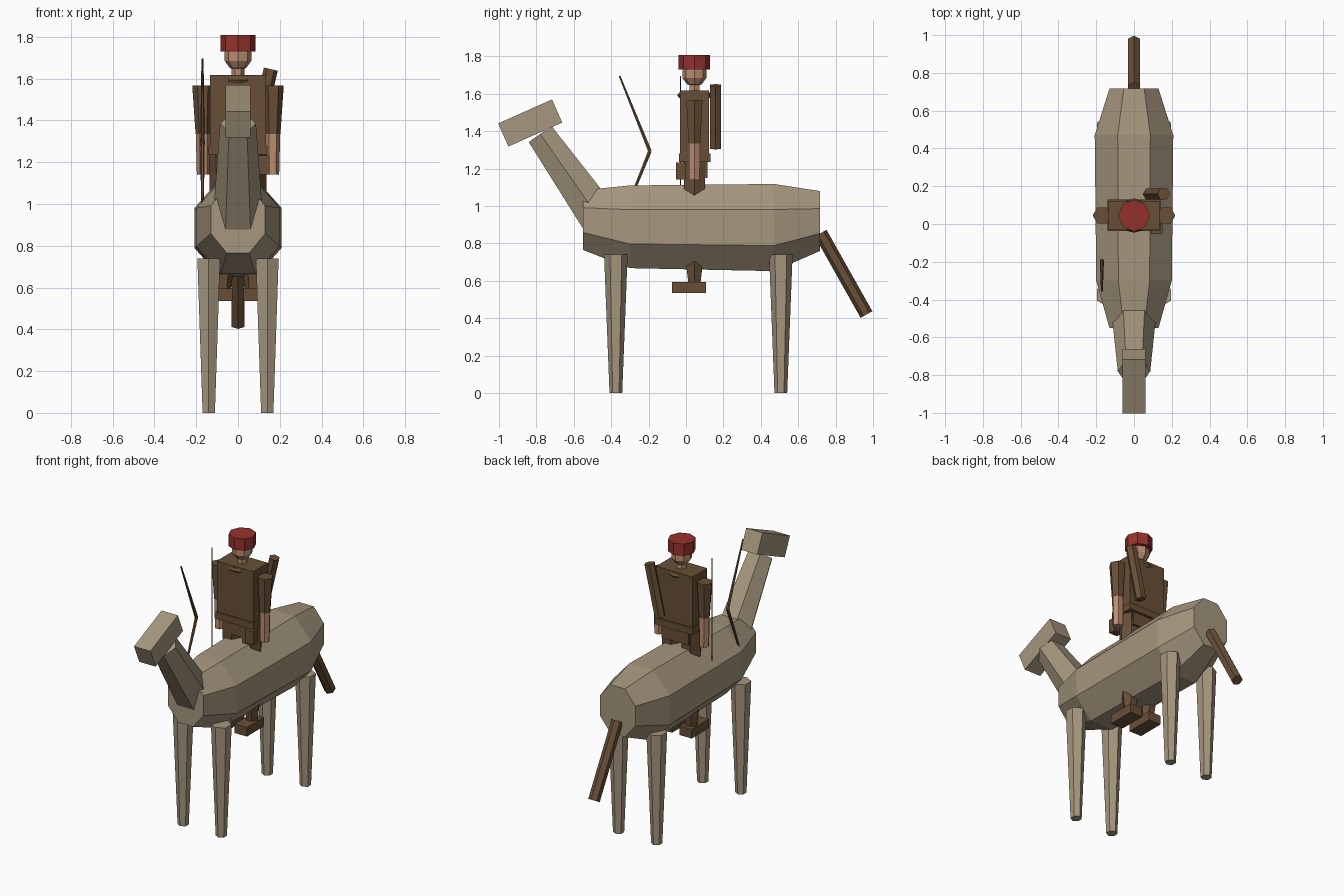
import bpy, bmesh, math
from mathutils import Vector

cube = bpy.data.objects.get("Cube")
if cube:
    bpy.data.objects.remove(cube, do_unlink=True)


def material(name, rgb):
    mat = bpy.data.materials.new(name)
    mat.use_nodes = True
    mat.diffuse_color = (*rgb, 1)
    mat.node_tree.nodes["Principled BSDF"].inputs["Base Color"].default_value = (*rgb, 1)
    return mat


HIDE = material("tan hide", (0.38, 0.31, 0.21))
LEATHER = material("brown leather", (0.138, 0.078, 0.038))
SKIN = material("skin", (0.50, 0.27, 0.165))
RED = material("red cloth", (0.30, 0.032, 0.026))


def finish(name, bm, mat):
    bmesh.ops.recalc_face_normals(bm, faces=bm.faces)
    mesh = bpy.data.meshes.new(name)
    bm.to_mesh(mesh)
    bm.free()
    mesh.materials.append(mat)
    obj = bpy.data.objects.new(name, mesh)
    bpy.context.collection.objects.link(obj)
    return obj


def loft(name, rings, mat):
    """Skin a list of point rings and cap both ends."""
    bm = bmesh.new()
    loops = [[bm.verts.new(p) for p in ring] for ring in rings]
    n = len(loops[0])
    for a, b in zip(loops, loops[1:]):
        for i in range(n):
            j = (i + 1) % n
            bm.faces.new((a[i], a[j], b[j], b[i]))
    bm.faces.new(loops[0])
    bm.faces.new(loops[-1])
    return finish(name, bm, mat)


def limb(name, stations, mat, corner=(1, 0, 0), sides=6):
    """Straight-sided tube through (point, radius) stations, one corner facing the given way."""
    pts = [Vector(p) for p, r in stations]
    axis = (pts[-1] - pts[0]).normalized()
    u = Vector(corner)
    u = (u - axis * u.dot(axis)).normalized()
    v = axis.cross(u)
    angles = [math.tau * i / sides for i in range(sides)]
    rings = [[p + r * (u * math.cos(a) + v * math.sin(a)) for a in angles]
             for p, (_, r) in zip(pts, stations)]
    return loft(name, rings, mat)


def box(name, centre, size, mat, tilt=0):
    bm = bmesh.new()
    bmesh.ops.create_cube(bm, size=1)
    bmesh.ops.scale(bm, vec=size, verts=bm.verts)
    obj = finish(name, bm, mat)
    obj.location = centre
    obj.rotation_euler.x = math.radians(tilt)
    return obj


# Mount body: octagonal rings (y, centre z, half width, half height)
rings = []
for y, z, hx, hz in [(-0.55, 0.925, 0.13, 0.16), (-0.3, 0.889, 0.2, 0.221),
                     (0.47, 0.885, 0.208, 0.233), (0.717, 0.92, 0.13, 0.16)]:
    k = 1 / math.cos(math.pi / 8)
    angles = [math.tau * (i + 0.5) / 8 for i in range(8)]
    rings.append([(hx * k * math.cos(a), y, z + hz * k * math.sin(a)) for a in angles])
loft("mount_body", rings, HIDE)

# Mount neck, head and tail
limb("mount_neck", [((0, -0.46, 0.93), 0.12), ((0, -0.78, 1.385), 0.086)], HIDE)
box("mount_head", (0, -0.833, 1.444), (0.12, 0.315, 0.135), HIDE, tilt=24)
limb("mount_tail", [((0, 0.72, 0.855), 0.036), ((0, 0.965, 0.42), 0.036)], LEATHER, (0, 1, 0))

# Parts that come in left and right pairs
for side, s in (("left", 1), ("right", -1)):
    for end, y in (("front", -0.375), ("back", 0.507)):
        limb(f"mount_{end}_{side}_leg", [((s * 0.14, y, 0), 0.034), ((s * 0.14, y, 0.74), 0.063)],
             HIDE, (0, 1, 0))
    limb(f"rider_{side}_upper_arm", [((s * 0.167, 0.045, 1.335), 0.036),
                                     ((s * 0.169, 0.045, 1.567), 0.05)], LEATHER)
    limb(f"rider_{side}_forearm", [((s * 0.165, 0.045, 1.14), 0.032),
                                   ((s * 0.167, 0.045, 1.335), 0.035)], SKIN)
    limb(f"rider_{side}_leg", [((s * 0.072, 0.045, 0.59), 0.038), ((s * 0.072, 0.045, 0.72), 0.055),
                               ((s * 0.072, 0.045, 1.24), 0.068)], LEATHER)
    box(f"rider_{side}_boot", (s * 0.072, 0.017, 0.565), (0.09, 0.182, 0.06), LEATHER)

# Rider torso, belt and pouch
box("rider_torso", (0, 0.046, 1.43), (0.268, 0.154, 0.374), LEATHER)
box("rider_belt", (0, 0.046, 1.258), (0.28, 0.168, 0.045), LEATHER)
box("rider_hips", (0, 0.05, 1.195), (0.2, 0.13, 0.09), LEATHER)
box("belt_pouch", (0.12, -0.028, 1.187), (0.06, 0.05, 0.09), LEATHER)

# Rolled collar, poking out of the chest and back
bpy.ops.mesh.primitive_torus_add(major_radius=0.073, minor_radius=0.018, major_segments=12,
                                 minor_segments=6, location=(0, 0.045, 1.592))
collar = bpy.context.object
collar.name = "rider_collar"
collar.data.materials.append(LEATHER)

# Rider neck, head and cap
limb("rider_neck", [((0, 0.045, 1.6), 0.031), ((0, 0.045, 1.66), 0.031)], SKIN)
bm = bmesh.new()
bmesh.ops.create_uvsphere(bm, u_segments=8, v_segments=5, radius=0.067)
finish("rider_head", bm, SKIN).location = (0, 0.045, 1.705)
limb("rider_cap", [((0, 0.045, 1.73), 0.084), ((0, 0.045, 1.808), 0.084)], RED, sides=8)

# Quiver slung across the back
limb("quiver", [((0.08, 0.158, 1.31), 0.034), ((0.157, 0.158, 1.645), 0.034)], LEATHER)

# Bow: two limbs meeting at the grip, plus the string
for part, z in (("upper", 1.695), ("lower", 0.893)):
    limb(f"bow_{part}_limb", [((-0.17, -0.193, 1.294), 0.011), ((-0.17, -0.355, z), 0.005)], LEATHER)
limb("bow_string", [((-0.17, -0.03, 0.893), 0.003), ((-0.17, -0.03, 1.695), 0.003)], LEATHER, sides=4)
